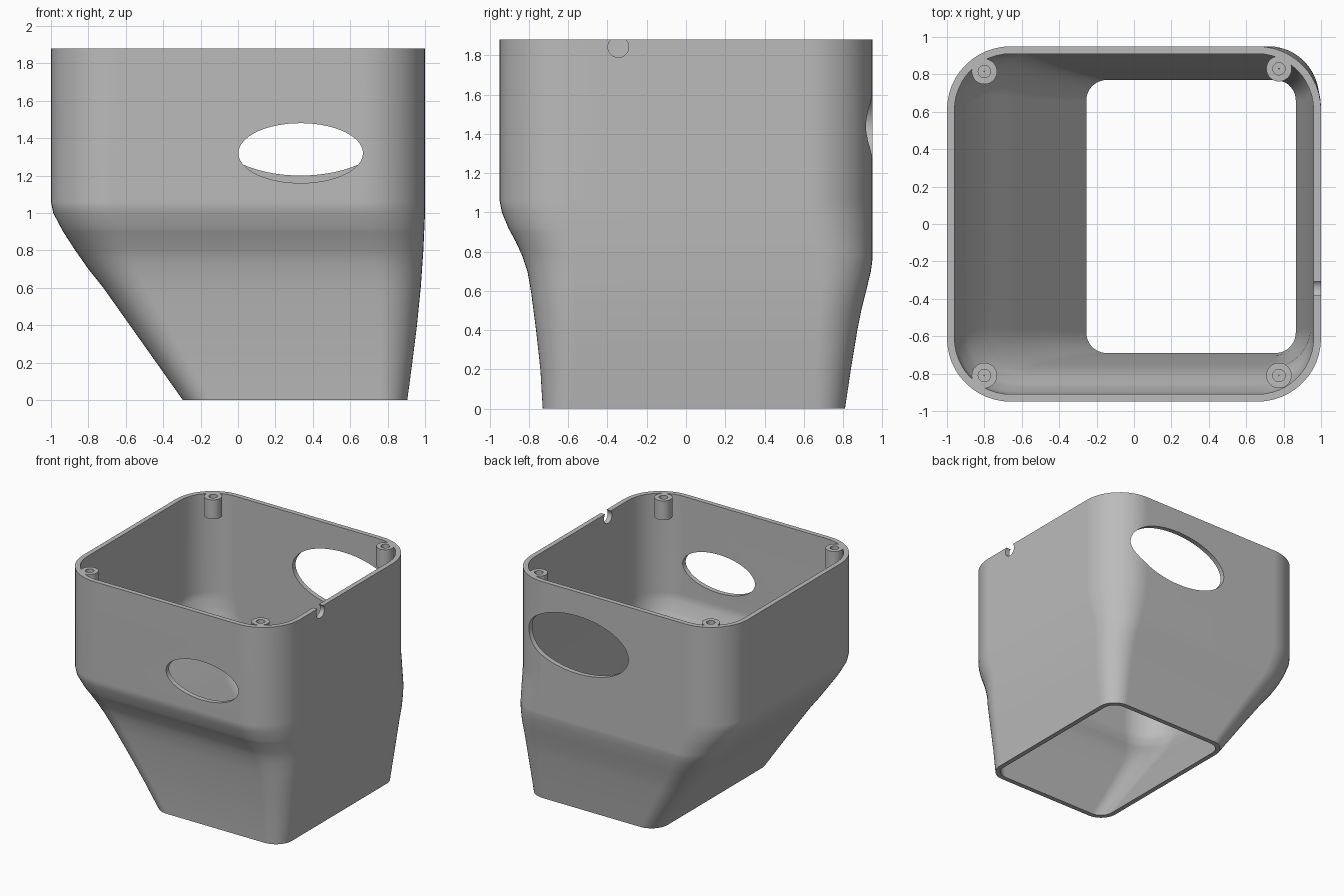
import bpy, bmesh
from math import cos, sin, pi, radians
from mathutils import Matrix

cube = bpy.data.objects.get("Cube")
if cube:
    bpy.data.objects.remove(cube, do_unlink=True)

TOP, WALL = 1.88, 0.04

grey = bpy.data.materials.new("plain grey")
grey.use_nodes = True
grey.diffuse_color = (0.5, 0.5, 0.5, 1)
grey.node_tree.nodes["Principled BSDF"].inputs["Base Color"].default_value = (0.5, 0.5, 0.5, 1)

# Side profiles of the housing as (z, offset) points
RIGHT_SLOPE = [(0, -.295), (.6, -.72), (.7, -.8), (.8, -.87), (.9, -.935), (1, -.988), (1.06, -1)]
LEFT_SLOPE = [(0, .905), (.2, .932), (.4, .957), (.6, .977), (.8, .991), (1, 1)]
FRONT_STEP = [(0, -.73), (.2, -.742), (.4, -.764), (.6, -.79), (.7, -.808), (.78, -.835),
              (.85, -.867), (.92, -.905), (1, -.938), (1.06, -.95)]
BACK_STEP = [(0, .81), (.2, .84), (.4, .873), (.5, .893), (.6, .918), (.7, .942), (.76, .95)]
CORNER = [(0, .15), (.6, .23), (1, .33), (1.06, .34)]


def at(profile, z):
    """Linear reading of a profile at height z."""
    for (z0, v0), (z1, v1) in zip(profile, profile[1:]):
        if z <= z1:
            return v0 + (v1 - v0) * (z - z0) / (z1 - z0)
    return profile[-1][1]


def section(z, inset, steps=12):
    """Rounded rectangle at height z, moved inward by inset."""
    x0, x1 = at(RIGHT_SLOPE, z) + inset, at(LEFT_SLOPE, z) - inset
    y0, y1 = at(FRONT_STEP, z) + inset, at(BACK_STEP, z) - inset
    r = at(CORNER, z) - inset
    centres = [(x1 - r, y1 - r), (x0 + r, y1 - r), (x0 + r, y0 + r), (x1 - r, y0 + r)]
    return [(cx + r * cos(a), cy + r * sin(a), z)
            for q, (cx, cy) in enumerate(centres)
            for a in [(q + i / steps) * pi / 2 for i in range(steps + 1)]]


def make_object(name, bm):
    bmesh.ops.recalc_face_normals(bm, faces=bm.faces)
    mesh = bpy.data.meshes.new(name)
    bm.to_mesh(mesh)
    bm.free()
    mesh.materials.append(grey)
    obj = bpy.data.objects.new(name, mesh)
    bpy.context.collection.objects.link(obj)
    return obj


def loft(bm, rings):
    """Skin closed rings into a tube whose last ring joins its first."""
    loops = [[bm.verts.new(p) for p in ring] for ring in rings]
    n = len(loops[0])
    for a, b in zip(loops, loops[1:] + loops[:1]):
        for i in range(n):
            j = (i + 1) % n
            bm.faces.new((a[i], a[j], b[j], b[i]))


def cutter(name, place, turn, size, depth):
    """Elliptical cylinder for cutting a hole."""
    bm = bmesh.new()
    bmesh.ops.create_cone(bm, cap_ends=True, segments=64, radius1=1, radius2=1, depth=depth,
                          matrix=Matrix.Translation(place) @ turn @ Matrix.Diagonal((*size, 1, 1)))
    obj = make_object(name, bm)
    obj.hide_render = True
    return obj


def smooth(obj):
    bpy.ops.object.select_all(action='DESELECT')
    obj.select_set(True)
    bpy.context.view_layer.objects.active = obj
    bpy.ops.object.shade_smooth_by_angle(angle=radians(30))


# Hollow housing: up the outside, over the rim, down the inside
heights = sorted({z for p in (RIGHT_SLOPE, LEFT_SLOPE, FRONT_STEP, BACK_STEP) for z, _ in p} | {TOP})
bm = bmesh.new()
loft(bm, [section(z, 0) for z in heights] + [section(z, WALL) for z in reversed(heights)])
housing = make_object("housing", bm)

# Oval openings in front and back, cable notch in the rim
facing_y = Matrix.Rotation(pi / 2, 4, 'X')
facing_x = Matrix.Rotation(pi / 2, 4, 'Y')
cutters = [
    cutter("front_opening_cutter", (.335, -.95, 1.32), facing_y, (.333, .16), .4),
    cutter("back_opening_cutter", (.335, .95, 1.44), facing_y, (.47, .24), .4),
    cutter("cable_notch_cutter", (1, -.345, 1.843), facing_x, (.053, .053), .3),
]
for c in cutters:
    cut = housing.modifiers.new(c.name, 'BOOLEAN')
    cut.operation, cut.solver, cut.object = 'DIFFERENCE', 'EXACT', c
bpy.context.view_layer.update()
evaluated = housing.evaluated_get(bpy.context.evaluated_depsgraph_get())
housing_mesh = bpy.data.meshes.new_from_object(evaluated)
housing.modifiers.clear()
housing.data = housing_mesh
for c in cutters:
    bpy.data.objects.remove(c, do_unlink=True)
smooth(housing)
weighted = housing.modifiers.new("even_shading", 'WEIGHTED_NORMAL')
weighted.keep_sharp = True


# Screw posts in the four corners, each with a blind hole
def circle(x, y, z, r, n=32):
    return [(x + r * cos(2 * pi * i / n), y + r * sin(2 * pi * i / n), z) for i in range(n)]


POST_R, HOLE_R, POST_H = .068, .033, .16
for name, x, y in [("front_right_post", -.8, -.81), ("front_left_post", .775, -.81),
                   ("back_right_post", -.8, .815), ("back_left_post", .775, .83)]:
    bm = bmesh.new()
    low, floor = TOP - POST_H, TOP - POST_H + .02
    loft(bm, [circle(x, y, low, POST_R), circle(x, y, TOP, POST_R),
              circle(x, y, TOP, HOLE_R), circle(x, y, floor, HOLE_R),
              circle(x, y, floor, .002), circle(x, y, low, .002)])
    smooth(make_object(name, bm))
